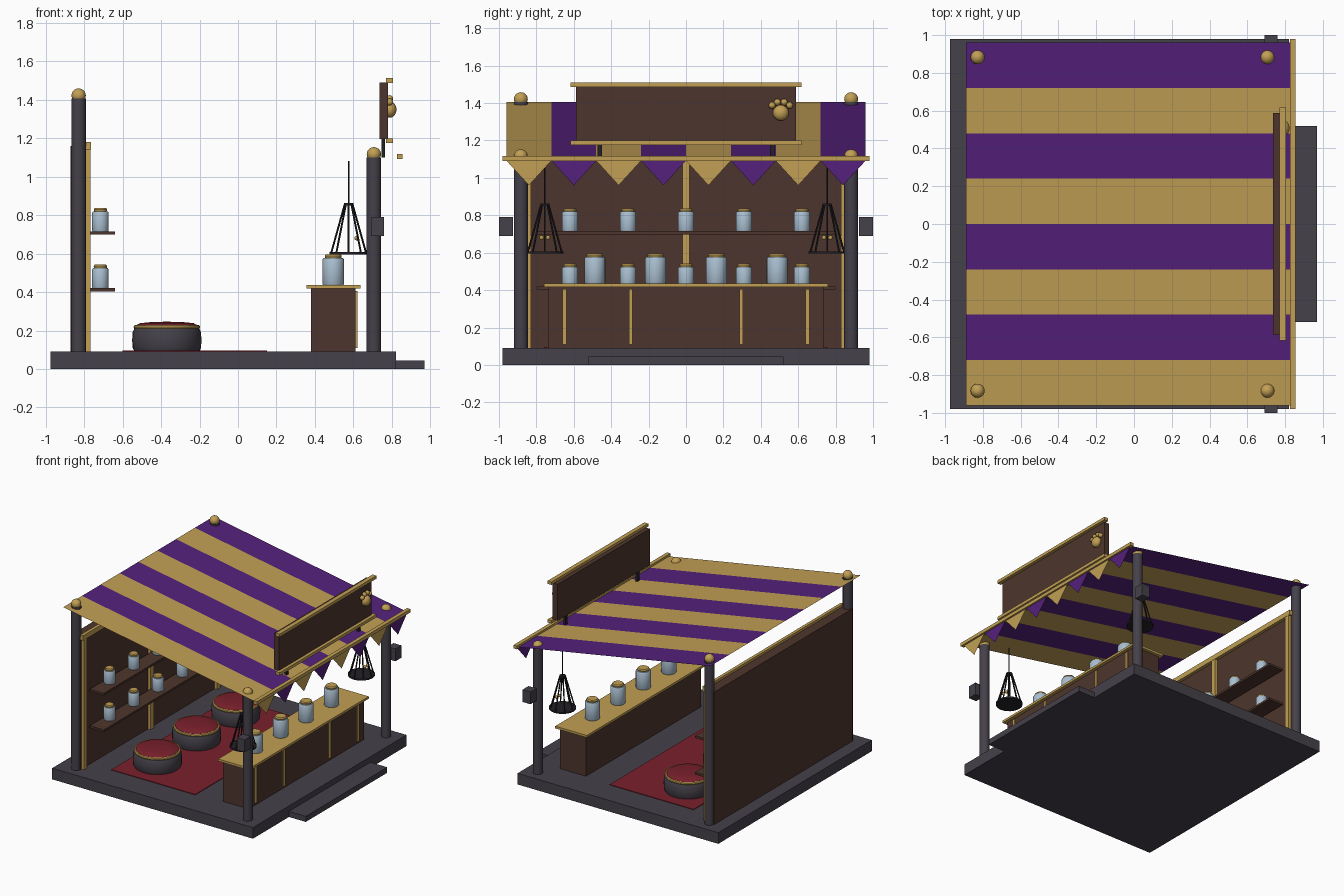
import bpy, bmesh, math
from mathutils import Vector

cube = bpy.data.objects.get("Cube")
if cube:
    bpy.data.objects.remove(cube, do_unlink=True)


def material(name, rgb):
    m = bpy.data.materials.new(name)
    m.use_nodes = True
    m.diffuse_color = (*rgb, 1)
    m.node_tree.nodes["Principled BSDF"].inputs["Base Color"].default_value = (*rgb, 1)
    return m


GOLD = material("gold", (0.54, 0.35, 0.09))
PURPLE = material("purple", (0.09, 0.015, 0.2))
BROWN = material("dark_wood", (0.075, 0.036, 0.026))
STONE = material("dark_grey", (0.06, 0.052, 0.068))
RED = material("red_cloth", (0.19, 0.014, 0.024))
GLASS = material("pale_blue_glass", (0.4, 0.52, 0.63))
IRON = material("black_iron", (0.016, 0.014, 0.018))


def finish(name, bm, mats, smooth=False):
    me = bpy.data.meshes.new(name)
    bm.to_mesh(me)
    bm.free()
    for m in mats:
        me.materials.append(m)
    ob = bpy.data.objects.new(name, me)
    bpy.context.collection.objects.link(ob)
    if smooth:
        bpy.ops.object.select_all(action="DESELECT")
        ob.select_set(True)
        bpy.context.view_layer.objects.active = ob
        bpy.ops.object.shade_smooth_by_angle(angle=math.radians(40))
    return ob


def box(name, xs, ys, zs, mat):
    """Box between low and high limits on each axis."""
    bm = bmesh.new()
    bmesh.ops.create_cube(bm, size=1)
    for v in bm.verts:
        v.co = [lo + (c + 0.5) * (hi - lo) for c, (lo, hi) in zip(v.co, (xs, ys, zs))]
    return finish(name, bm, [mat])


def lathe(name, profile, at, mat, sides=24):
    """Turned part: (radius, height) pairs spun about a vertical axis."""
    bm = bmesh.new()
    vs = [bm.verts.new((r, 0, z)) for r, z in profile]
    es = [bm.edges.new(p) for p in zip(vs, vs[1:])]
    bmesh.ops.spin(bm, geom=vs + es, cent=(0, 0, 0), axis=(0, 0, 1),
                   angle=math.tau, steps=sides)
    bmesh.ops.remove_doubles(bm, verts=bm.verts, dist=0.0001)
    bmesh.ops.recalc_face_normals(bm, faces=bm.faces)
    bmesh.ops.translate(bm, verts=bm.verts, vec=at)
    return finish(name, bm, [mat], True)


def ball(name, at, r, mat, squash=(1, 1, 1)):
    bm = bmesh.new()
    bmesh.ops.create_uvsphere(bm, u_segments=20, v_segments=12, radius=r)
    bmesh.ops.scale(bm, verts=bm.verts, vec=squash)
    bmesh.ops.translate(bm, verts=bm.verts, vec=at)
    return finish(name, bm, [mat], True)


def rods(name, pairs, r, mat):
    """Thin round bars, each between two points."""
    bm = bmesh.new()
    for a, b in pairs:
        a, b = Vector(a), Vector(b)
        rot = (b - a).to_track_quat("Z", "Y").to_matrix().to_4x4()
        rot.translation = (a + b) / 2
        bmesh.ops.create_cone(bm, cap_ends=True, segments=8, radius1=r, radius2=r,
                              depth=(b - a).length, matrix=rot)
    return finish(name, bm, [mat], True)


def jar(name, at, r, h):
    lathe(name, [(0, 0), (r * 0.94, 0), (r, 0.006), (r, h * 0.93), (r * 0.9, h), (0, h)], at, GLASS)
    lid = r * 0.76
    lathe(name + "_lid", [(0, h), (lid, h), (lid + 0.002, h + 0.01),
                          (lid * 0.9, h + 0.018), (0, h + 0.018)], at, GOLD)


# Floor, step and carpet
FLOOR = 0.09
box("floor", (-0.975, 0.82), (-0.98, 0.98), (0, FLOOR), STONE)
box("step", (0.82, 0.97), (-0.52, 0.52), (0, 0.045), STONE)
box("carpet", (-0.6, 0.15), (-0.76, 0.76), (FLOOR, FLOOR + 0.005), RED)

# Posts with ball finials, and lantern boxes on the front posts
for side, s in (("right", -1), ("left", 1)):
    for place, x, top in (("back", -0.828, 1.405), ("front", 0.706, 1.1)):
        lathe(f"{place}_{side}_post", [(0, FLOOR), (0.037, FLOOR), (0.037, top), (0, top)],
              (x, s * 0.883, 0), STONE)
        ball(f"{place}_{side}_finial", (x, s * 0.883, top + 0.016), 0.037, GOLD)
    box(f"{side}_lantern_box", (0.69, 0.76), sorted((s * 0.925, s)), (0.69, 0.79), STONE)

# Back wall with gold trim
box("back_wall", (-0.87, -0.79), (-0.885, 0.885), (FLOOR, 1.16), BROWN)
box("wall_top_trim", (-0.79, -0.765), (-0.885, 0.885), (1.14, 1.18), GOLD)
for y in (-0.85, 0, 0.85):
    box("wall_upright_trim", (-0.79, -0.767), (y - 0.02, y + 0.02), (FLOOR, 1.14), GOLD)

# Shelves with jars
for z in (0.42, 0.715):
    box("shelf", (-0.767, -0.64), (-0.8, 0.8), (z - 0.017, z), BROWN)
    for i in range(-2, 3):
        jar("shelf_jar", (-0.715, i * 0.31, z), 0.043, 0.104)

# Counter with trim strips and large jars
box("counter_body", (0.38, 0.61), (-0.735, 0.735), (FLOOR, 0.42), BROWN)
box("counter_top", (0.355, 0.637), (-0.76, 0.76), (0.418, 0.436), GOLD)
for y in (-0.65, -0.295, 0.295, 0.65):
    box("counter_strip", (0.61, 0.622), (y - 0.01, y + 0.01), (0.11, 0.405), GOLD)
for i in (-3, -1, 1, 3):
    jar("counter_jar", (0.495, i * 0.1625, 0.436), 0.056, 0.142)

# Round floor seats
for y in (-0.5, 0, 0.5):
    at = (-0.37, y, FLOOR)
    lathe("seat_drum", [(0, 0), (0.168, 0), (0.178, 0.02), (0.18, 0.06), (0.178, 0.1),
                        (0.168, 0.122), (0, 0.122)], at, STONE, 32)
    ring = [(0.162 + 0.011 * math.cos(a), 0.128 + 0.011 * math.sin(a))
            for a in (i * math.tau / 8 for i in range(9))]
    lathe("seat_ring", ring, at, GOLD, 32)
    lathe("seat_cushion", [(0.16, 0.12), (0.158, 0.138), (0.14, 0.148), (0.08, 0.154), (0, 0.156)],
          at, RED, 32)

# Striped canopy sheet
bm = bmesh.new()
edge = [[bm.verts.new((x, -0.96 + i * 0.24, z)) for i in range(9)]
        for x, z in ((-0.89, 1.406), (0.828, 1.1))]
for i in range(8):
    f = bm.faces.new((edge[0][i], edge[1][i], edge[1][i + 1], edge[0][i + 1]))
    f.material_index = i % 2
finish("canopy", bm, [GOLD, PURPLE])

# Front rail with pennants
box("front_rail", (0.825, 0.856), (-0.98, 0.98), (1.09, 1.117), GOLD)
bm = bmesh.new()
for i in range(8):
    y = -0.84 + i * 0.24
    f = bm.faces.new([bm.verts.new((0.842, y + dy, z))
                      for dy, z in ((-0.12, 1.092), (0, 0.96), (0.12, 1.092))])
    f.material_index = i % 2
finish("pennants", bm, [GOLD, PURPLE])

# Sign board with trim, brackets and paw ornament
box("sign_board", (0.735, 0.78), (-0.588, 0.588), (1.195, 1.49), BROWN)
for z in (1.175, 1.487):
    box("sign_trim", (0.77, 0.805), (-0.618, 0.618), (z, z + 0.024), GOLD)
for y in (-0.46, 0.46):
    box("sign_bracket", (0.745, 0.765), (y - 0.012, y + 0.012), (1.1, 1.2), IRON)
ball("paw_pad", (0.79, 0.507, 1.348), 0.042, GOLD, (0.8, 1, 1))
for dy, z in ((-0.047, 1.388), (-0.018, 1.405), (0.018, 1.405), (0.047, 1.388)):
    ball("paw_toe", (0.788, 0.507 + dy, z), 0.018, GOLD)

# Hanging iron pans at each end of the counter
for s in (-1, 1):
    cx, cy = 0.575, s * 0.755
    spokes = []
    for i in range(8):
        c, d = math.cos(i * math.tau / 8), math.sin(i * math.tau / 8)
        spokes.append(((cx + 0.02 * c, cy + 0.02 * d, 0.857),
                       (cx + 0.09 * c, cy + 0.09 * d, 0.605)))
    rods("pan_chains", spokes, 0.005, IRON)
    rods("pan_hanger", [((cx, cy, 0.855), (cx, cy, 1.08))], 0.004, IRON)
    for name, r, z in (("pan", 0.1, 0.595), ("pan_cap", 0.024, 0.85)):
        lathe(name, [(0, 0), (r, 0), (r, 0.012), (0, 0.012)], (cx, cy, z), IRON, 16)
    for dy in (-0.017, 0.017):
        ball("gold_bead", (0.617, cy + dy, 0.68), 0.012, GOLD)
